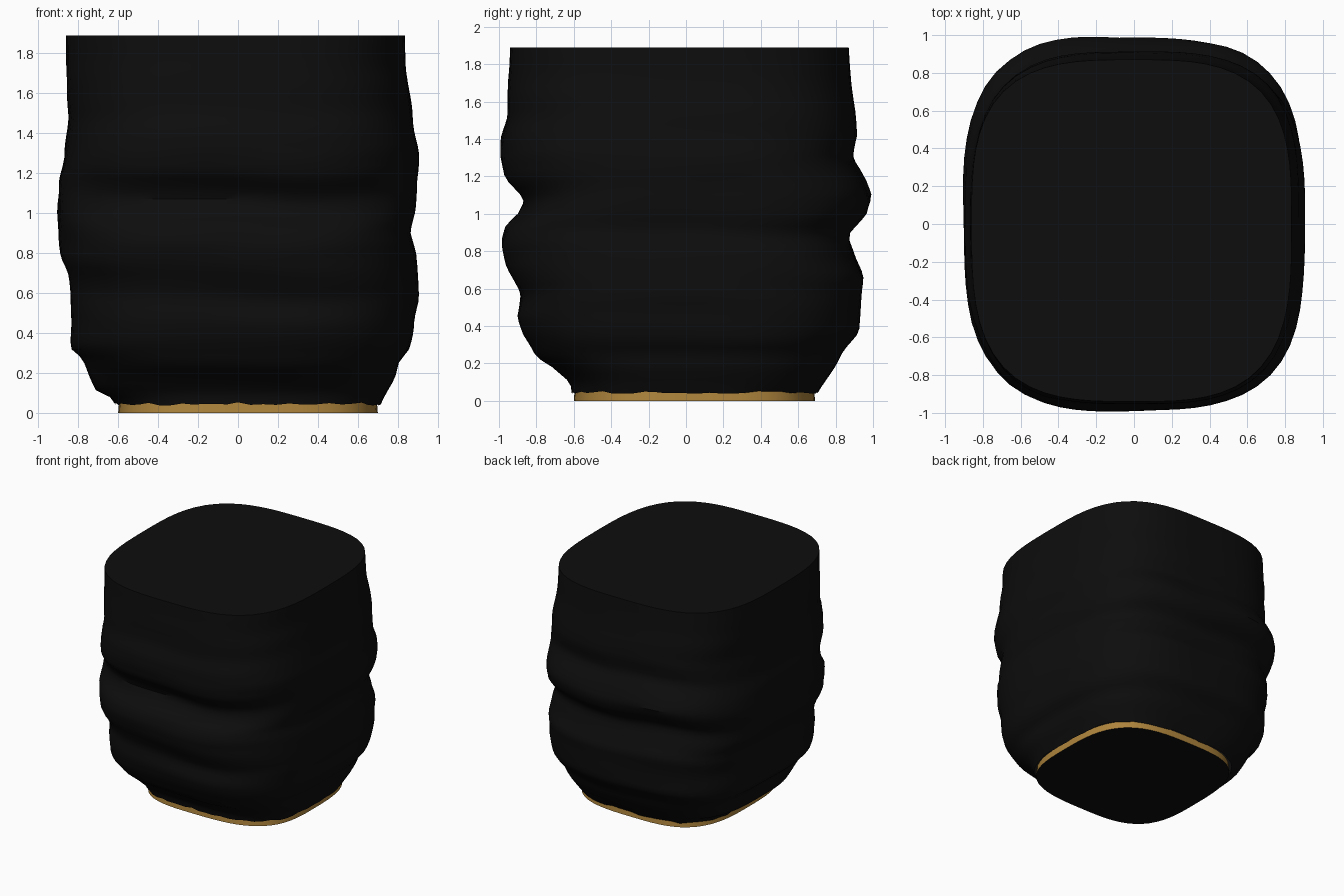
import bpy
import bmesh
import random
from math import cos, sin, pi, radians
from mathutils import noise, Vector

random.seed(4)
SEGMENTS = 72
SQUARENESS = 3.2
HEIGHT = 1.89
HEM = 0.045

# Fold profiles of each side: (height, distance from the centre)
FRONT = [(.04, .61), (.1, .62), (.2, .73), (.24, .8), (.37, .87), (.47, .9), (.59, .89),
         (.74, .96), (.86, .985), (.95, .96), (1.01, .9), (1.08, .87), (1.13, .89),
         (1.22, .97), (1.31, 1), (1.42, .985), (1.52, .96), (1.89, .94)]
BACK = [(.04, .7), (.2, .81), (.27, .84), (.37, .925), (.66, .95), (.75, .91), (.86, .87),
        (.91, .88), (1, .975), (1.08, 1), (1.16, .965), (1.29, .89), (1.42, .915),
        (1.55, .91), (1.7, .885), (1.89, .87)]
RIGHT = [(.04, .61), (.09, .65), (.11, .71), (.17, .74), (.27, .78), (.32, .835), (.58, .84),
         (.7, .86), (.77, .89), (.93, .905), (1.15, .905), (1.26, .875), (1.47, .85),
         (1.62, .86), (1.89, .86)]
LEFT = [(.04, .71), (.17, .785), (.25, .805), (.32, .86), (.4, .88), (.56, .9), (.8, .9),
        (.9, .87), (1, .89), (1.1, .9), (1.32, .9), (1.5, .875), (1.72, .84), (1.89, .835)]


def make_material(name, colour):
    mat = bpy.data.materials.new(name)
    mat.use_nodes = True
    mat.diffuse_color = (*colour, 1)
    shader = mat.node_tree.nodes["Principled BSDF"]
    shader.inputs["Base Color"].default_value = (*colour, 1)
    shader.inputs["Roughness"].default_value = 0.8
    return mat


def reach(profile, z):
    """Distance from the centre at a height, interpolated along a profile."""
    if z <= profile[0][0]:
        return profile[0][1]
    for (z0, r0), (z1, r1) in zip(profile, profile[1:]):
        if z <= z1:
            return r0 + (r1 - r0) * (z - z0) / (z1 - z0)
    return profile[-1][1]


def outline(angle, left, right, front, back):
    """Point on a rounded square that reaches a given distance on each side."""
    c, s = cos(angle), sin(angle)
    r = (abs(c) ** SQUARENESS + abs(s) ** SQUARENESS) ** (-1 / SQUARENESS)
    return r * c * (left if c > 0 else right), r * s * (back if s > 0 else front)


def bridge(bm, rings):
    for low, high in zip(rings, rings[1:]):
        for i in range(SEGMENTS):
            j = (i + 1) % SEGMENTS
            bm.faces.new((low[i], low[j], high[j], high[i]))


def finish(bm, name, materials):
    mesh = bpy.data.meshes.new(name)
    bm.to_mesh(mesh)
    bm.free()
    obj = bpy.data.objects.new(name, mesh)
    bpy.context.collection.objects.link(obj)
    for mat in materials:
        mesh.materials.append(mat)
    bpy.ops.object.select_all(action="DESELECT")
    obj.select_set(True)
    bpy.context.view_layer.objects.active = obj
    bpy.ops.object.shade_smooth_by_angle(angle=radians(40))
    return obj


if "Cube" in bpy.data.objects:
    bpy.data.objects.remove(bpy.data.objects["Cube"])

black = make_material("black cloth", (.004, .004, .004))
gold = make_material("gold trim", (.42, .23, .045))
angles = [2 * pi * i / SEGMENTS for i in range(SEGMENTS)]

# Slouched cloth body with folds and a flat top
bm = bmesh.new()
rings = []
levels = 54
for k in range(levels + 1):
    z = HEM + (HEIGHT - HEM) * k / levels
    fade = sin(pi * k / levels)
    ring = []
    for a in angles:
        # Slant the folds a little and wrinkle the cloth between them
        wave = noise.noise(Vector((cos(a) * 1.5, sin(a) * 1.5, 3)))
        zs = z + 0.05 * fade * wave
        x, y = outline(a, *(reach(p, zs) for p in (LEFT, RIGHT, FRONT, BACK)))
        wrinkle = noise.noise(Vector((x * 1.6, y * 1.6, z * 7)))
        scale = 1 + 0.016 * fade * (wrinkle - 0.2)
        ragged = random.uniform(-.008, .008) if k == 0 else 0
        ring.append(bm.verts.new((x * scale, y * scale, z + ragged)))
    rings.append(ring)
bridge(bm, rings)
bm.faces.new(rings[-1])
finish(bm, "cloth_body", [black])

# Low base with a gold rim and a black underside
bm = bmesh.new()
rings = []
for z, grow in ((0, 0), (.06, -.005)):
    sides = [r + grow for r in (.7, .6, .6, .69)]
    rings.append([bm.verts.new((*outline(a, *sides), z)) for a in angles])
bridge(bm, rings)
bm.faces.new(rings[-1])
bm.faces.new(reversed(rings[0]))
bm.normal_update()
for face in bm.faces:
    face.material_index = 1 if abs(face.normal.z) > 0.9 else 0
finish(bm, "base_rim", [gold, black])
